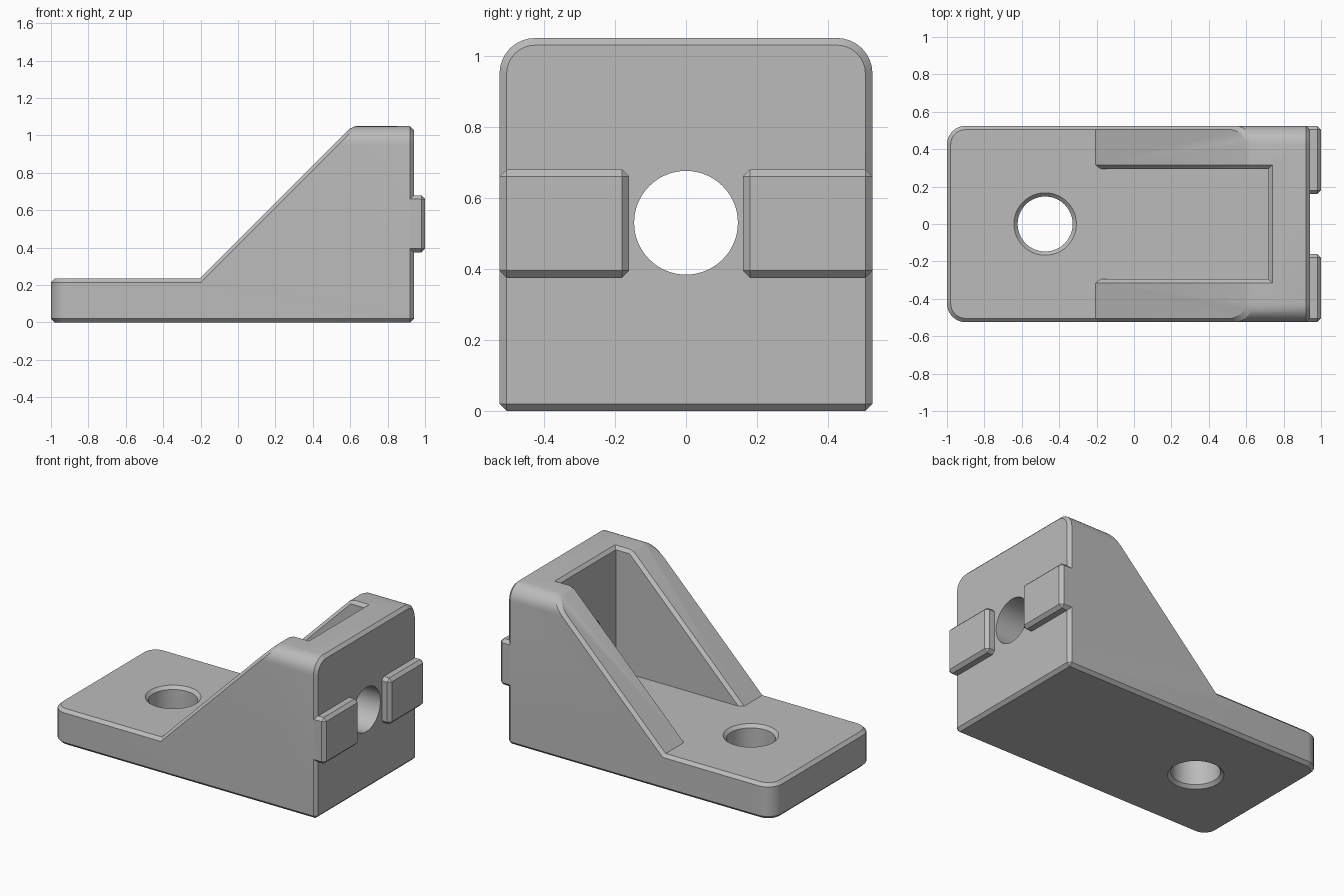
import bpy, bmesh, math
from mathutils import Matrix

if "Cube" in bpy.data.objects:
    bpy.data.objects.remove(bpy.data.objects["Cube"])

grey = bpy.data.materials.new("plain grey")
grey.use_nodes = True
colour = (0.5, 0.5, 0.5, 1)
grey.diffuse_color = colour
grey.node_tree.nodes["Principled BSDF"].inputs["Base Color"].default_value = colour

CHAMFER = 0.02
HALF = 0.525      # half width of the bracket
POCKET = 0.295    # half width between the ribs


def make_object(name, bm):
    bmesh.ops.recalc_face_normals(bm, faces=bm.faces)
    mesh = bpy.data.meshes.new(name)
    bm.to_mesh(mesh)
    bm.free()
    mesh.materials.append(grey)
    obj = bpy.data.objects.new(name, mesh)
    bpy.context.collection.objects.link(obj)
    return obj


def bevel(bm, edges, size, segments=1):
    bmesh.ops.bevel(bm, geom=edges, offset=size, offset_type='OFFSET', segments=segments,
                    profile=0.5, affect='EDGES', clamp_overlap=False)


def round_cutter(name, profile, matrix):
    """Turned solid from (radius, height) pairs."""
    bm = bmesh.new()
    n = 64
    rings = [[bm.verts.new((r * math.cos(math.tau * i / n), r * math.sin(math.tau * i / n), z))
              for i in range(n)] for r, z in profile]
    for a, b in zip(rings, rings[1:]):
        for i in range(n):
            j = (i + 1) % n
            bm.faces.new((a[i], a[j], b[j], b[i]))
    bm.faces.new(rings[0])
    bm.faces.new(rings[-1])
    bm.transform(matrix)
    return make_object(name, bm)


# Bracket body: base plate, back wall and two sloping ribs
points = {"A": (-1, 0), "B": (0.94, 0), "C": (0.94, 1.05), "D": (0.72, 1.05),
          "E": (0.72, 0.235), "F": (-0.205, 0.235), "G": (-1, 0.235), "T": (0.61, 1.05)}
bm = bmesh.new()
verts = {}


def face(*corners):
    loop = []
    for letter, y in corners:
        if (letter, y) not in verts:
            x, z = points[letter]
            verts[letter, y] = bm.verts.new((x, y, z))
        loop.append(verts[letter, y])
    bm.faces.new(loop)


def across(path):
    """Face outlined by a path on one side and its mirror on the other."""
    face(*path, *[(letter, -y) for letter, y in reversed(path)])


o, i = HALF, POCKET
for s in (-1, 1):
    face(*[(c, s * o) for c in "ABCTFG"])
    face(*[(c, s * i) for c in "FTDE"])
    face(("F", s * o), ("T", s * o), ("T", s * i), ("F", s * i))
across([("A", o), ("B", o)])
across([("B", o), ("C", o)])
across([("A", o), ("G", o)])
across([("D", i), ("E", i)])
across([("C", o), ("T", o), ("T", i), ("D", i)])
across([("G", o), ("F", o), ("F", i), ("E", i)])
bmesh.ops.recalc_face_normals(bm, faces=bm.faces)

# Round the plate corners and the top shoulders, then chamfer the outer edges
rounded = [bm.edges.get((verts[a, y], verts[b, y])) for a, b in ("AG", "TC") for y in (-o, o)]
bevel(bm, rounded, 0.1, 8)
bm.normal_update()
bevel(bm, [e for e in bm.edges if e.calc_face_angle_signed(0) > math.radians(30)], CHAMFER)
body = make_object("bracket_body", bm)

# Mounting hole in the plate and bore through the back wall
cutters = [
    round_cutter("plate_hole_cutter",
                 [(0.187, -0.02), (0.147, 0.02), (0.147, 0.215), (0.187, 0.255)],
                 Matrix.Translation((-0.475, 0, 0))),
    round_cutter("wall_bore_cutter", [(0.146, 0), (0.146, 0.5)],
                 Matrix.Translation((0.6, 0, 0.53)) @ Matrix.Rotation(math.pi / 2, 4, 'Y')),
]
bpy.context.view_layer.objects.active = body
for cutter in cutters:
    mod = body.modifiers.new(cutter.name, 'BOOLEAN')
    mod.operation = 'DIFFERENCE'
    mod.solver = 'EXACT'
    mod.object = cutter
    bpy.ops.object.modifier_apply(modifier=mod.name)
    bpy.data.objects.remove(cutter)

# Locating keys on the back wall
keys = []
for side, s in (("left", 1), ("right", -1)):
    bm = bmesh.new()
    bmesh.ops.create_cube(bm, size=1)
    bm.transform(Matrix.Translation((0.96, s * 0.3425, 0.5275)) @ Matrix.Diagonal((0.08, 0.365, 0.305, 1)))
    bevel(bm, [e for e in bm.edges if any(v.co.x > 0.99 for v in e.verts)], CHAMFER)
    keys.append(make_object("locating_key_" + ("back" if s > 0 else "front"), bm))

# Smooth shading on the rounds only
bpy.ops.object.select_all(action='DESELECT')
for obj in [body] + keys:
    obj.select_set(True)
bpy.ops.object.shade_smooth_by_angle(angle=math.radians(25))
